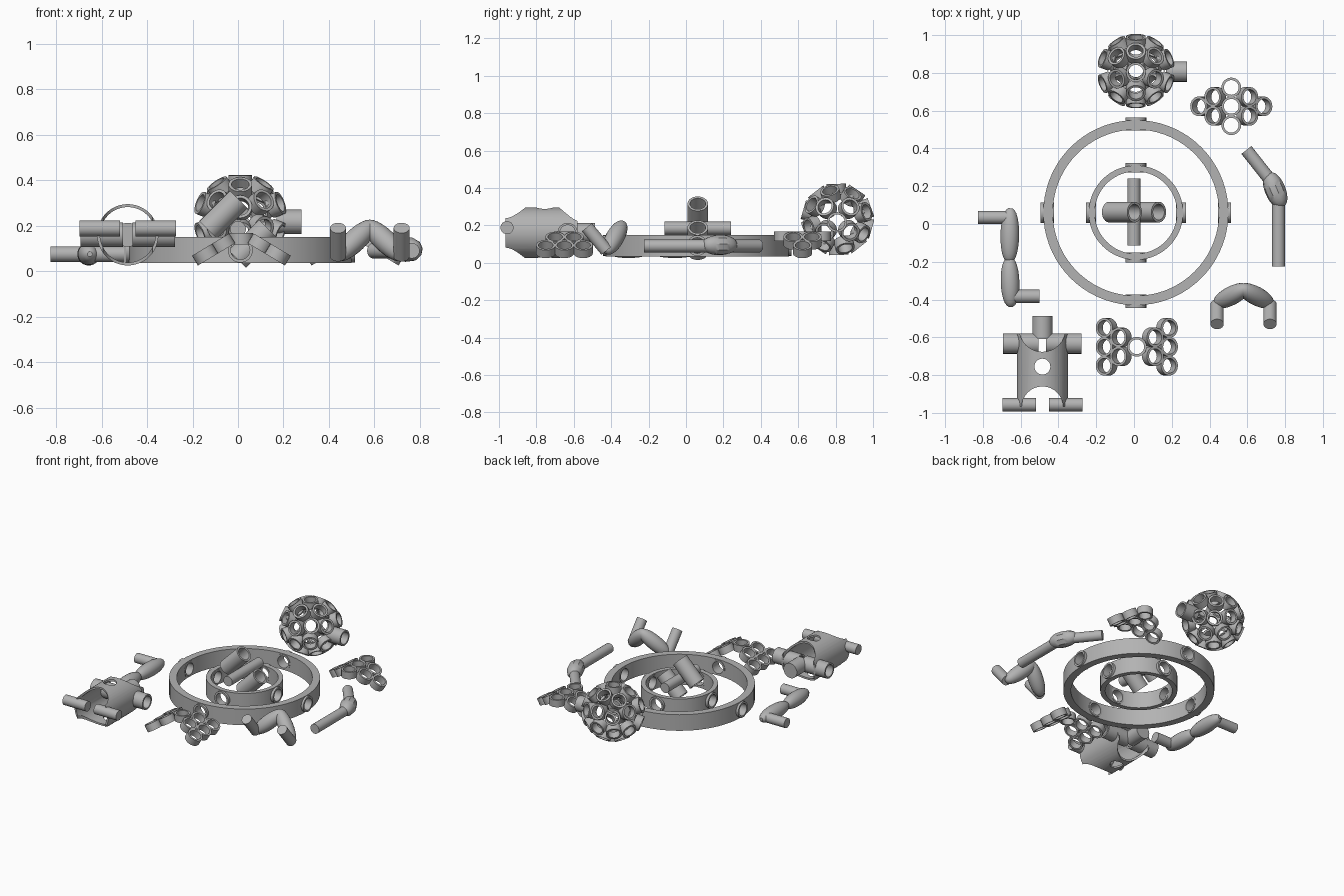
import bpy, bmesh, math
from mathutils import Vector

if "Cube" in bpy.data.objects:
    bpy.data.objects.remove(bpy.data.objects["Cube"])

mat = bpy.data.materials.new("plain grey")
mat.diffuse_color = (0.45, 0.45, 0.45, 1)
mat.use_nodes = True
mat.node_tree.nodes["Principled BSDF"].inputs["Base Color"].default_value = mat.diffuse_color


def lathe(bm, a, b, prof, n=24, closed=False):
    """Revolve (t along a-b, radius) points round the axis a-b."""
    a, b = Vector(a), Vector(b)
    d = (b - a).normalized()
    u = d.orthogonal().normalized()
    w = d.cross(u)
    rows = []
    for t, r in prof:
        c = a.lerp(b, t)
        rows.append([bm.verts.new(c + r * (math.cos(2 * math.pi * i / n) * u
                     + math.sin(2 * math.pi * i / n) * w)) for i in range(n)])
    m = len(rows)
    for j in range(m if closed else m - 1):
        p, q = rows[j], rows[(j + 1) % m]
        for i in range(n):
            k = (i + 1) % n
            bm.faces.new((p[i], p[k], q[k], q[i]))
    if not closed:
        bm.faces.new(rows[0][::-1])
        bm.faces.new(rows[-1])


def rod(bm, a, b, r, n=24):
    lathe(bm, a, b, [(0, r), (1, r)], n)


def tube(bm, a, b, r, ri, n=24):
    lathe(bm, a, b, [(0, r), (1, r), (1, ri), (0, ri)], n, True)


def bulge(bm, a, b, r, n=20, end=0.15):
    """Muscle shaped limb, thick in the middle."""
    s = [end + (math.pi - 2 * end) * i / 12 for i in range(13)]
    lathe(bm, a, b, [((1 - math.cos(x)) / 2, r * math.sin(x) ** 0.8) for x in s], n)


def disc(bm, c, axis, r=0.052, ri=0.039, h=0.05):
    """Short open tube centred on c."""
    c, axis = Vector(c), Vector(axis).normalized()
    tube(bm, c - axis * h / 2, c + axis * h / 2, r, ri)


def finish(name, bm):
    bmesh.ops.recalc_face_normals(bm, faces=bm.faces[:])
    me = bpy.data.meshes.new(name)
    bm.to_mesh(me)
    bm.free()
    me.materials.append(mat)
    ob = bpy.data.objects.new(name, me)
    bpy.context.collection.objects.link(ob)
    smooth(ob)
    return ob


def smooth(ob):
    bpy.ops.object.select_all(action='DESELECT')
    ob.select_set(True)
    bpy.context.view_layer.objects.active = ob
    bpy.ops.object.shade_smooth_by_angle(angle=math.radians(35))


def cut(ob, rods):
    """Cut each rod (a, b, r) out of the object."""
    for a, b, r in rods:
        bm = bmesh.new()
        rod(bm, a, b, r, 32)
        c = finish("cutter", bm)
        c.hide_render = True
        bpy.context.view_layer.objects.active = ob
        m = ob.modifiers.new("cut", 'BOOLEAN')
        m.operation, m.solver, m.object = 'DIFFERENCE', 'EXACT', c
        bpy.ops.object.modifier_apply(modifier=m.name)
        bpy.data.objects.remove(c)
    smooth(ob)


# Two nested hoops, each with four radial sockets
HX, HY, HZ = 0.01, 0.06, 0.0925
for name, ro, ri in (("outer_hoop", 0.49, 0.44), ("inner_hoop", 0.25, 0.218)):
    bm = bmesh.new()
    tube(bm, (HX, HY, 0.035), (HX, HY, 0.15), ro, ri, 72)
    ob = finish(name, bm)
    bores, bm = [], bmesh.new()
    for k in range(4):
        d = Vector((math.cos(k * math.pi / 2), math.sin(k * math.pi / 2), 0))
        c = Vector((HX, HY, HZ))
        bores.append((c + d * (ri - 0.06), c + d * (ro + 0.06), 0.046))
        tube(bm, c + d * (ri - 0.006), c + d * (ro + 0.014), 0.055, 0.042)
    cut(ob, bores)
    finish(name + "_sockets", bm)

# Central joint: a pin held between two parallel tilted tubes
bm = bmesh.new()
rod(bm, (0, -0.115, 0.185), (0, 0.24, 0.185), 0.035)
finish("joint_pin", bm)
bm = bmesh.new()
for s in (-1, 1):
    c = Vector((s * 0.064, 0.063, 0.185 - s * 0.064))
    h = Vector((0.067, 0, 0.067))
    tube(bm, c - h, c + h, 0.055, 0.042)
finish("joint_tubes", bm)

# Torso shell with arched neck, arched waist and a chest hole
TX, TZ = -0.485, 0.16
bm = bmesh.new()
tube(bm, (TX, -0.965, TZ), (TX, -0.58, TZ), 0.135, 0.122, 48)
torso = finish("torso_shell", bm)
cut(torso, [((TX, y, -0.2), (TX, y, 0.5), r)
            for y, r in ((-0.555, 0.122), (-0.97, 0.11), (-0.755, 0.042))])
bm = bmesh.new()
for s in (-1, 1):
    tube(bm, (TX + s * 0.02, -0.633, TZ), (TX + s * 0.208, -0.633, TZ), 0.054, 0.042)
finish("shoulder_tubes", bm)
bm = bmesh.new()
for s in (-1, 1):
    rod(bm, (TX + s * 0.035, -0.957, 0.188), (TX + s * 0.212, -0.957, 0.188), 0.035)
finish("hip_pins", bm)
bm = bmesh.new()
rod(bm, (TX, -0.61, TZ), (TX, -0.487, TZ), 0.053)
finish("neck", bm)

# Left limb: pin, two muscles, pin
bm = bmesh.new()
rod(bm, (-0.825, 0.035, 0.075), (-0.655, 0.035, 0.075), 0.034)
bulge(bm, (-0.655, 0.085, 0.075), (-0.66, -0.205, 0.075), 0.05)
bulge(bm, (-0.66, -0.175, 0.075), (-0.652, -0.44, 0.075), 0.05)
rod(bm, (-0.66, -0.383, 0.075), (-0.5, -0.383, 0.075), 0.035)
finish("left_limb", bm)

# Right limb: two rods with a knuckle
bm = bmesh.new()
rod(bm, (0.595, 0.392, 0.09), (0.735, 0.215, 0.09), 0.034)
bulge(bm, (0.71, 0.27, 0.095), (0.785, 0.09, 0.095), 0.055, 10)
rod(bm, (0.765, 0.16, 0.09), (0.765, -0.225, 0.09), 0.034)
finish("right_limb", bm)

# Bent limb: two muscles meeting at a peak, each ending in a raised rod
bm = bmesh.new()
for s in (-1, 1):
    x = 0.58 + s * 0.14
    bulge(bm, (0.58 - s * 0.02, -0.335, 0.215), (x + s * 0.01, -0.425, 0.055), 0.05)
    rod(bm, (x, -0.425, 0.065), (x, -0.53, 0.19), 0.035)
finish("bent_limb", bm)


def roof(name, cx, cy, counts):
    """Honeycomb roof: columns of short tubes sloping down both sides."""
    bm = bmesh.new()
    for col, (dx, z, tilt) in enumerate(((0, 0.142, 0), (0.085, 0.118, 31), (0.16, 0.073, 31))):
        for s in ((-1, 1) if col else (1,)):
            t = math.radians(tilt) * s
            for i in range(counts[col]):
                y = cy + (i - (counts[col] - 1) / 2) * 0.1
                disc(bm, (cx + s * dx, y, z), (math.sin(t), 0, math.cos(t)))
    finish(name, bm)


roof("front_honeycomb", 0.015, -0.65, (1, 2, 3))
roof("rear_honeycomb", 0.515, 0.623, (3, 2, 1))

# Hollow head built of radial tubes in belts round the x axis
C = Vector((0.01, 0.81, 0.232))
bm = bmesh.new()
for x, rad, n, phase in ((0, 0.165, 10, 20), (-0.09, 0.14, 8, 15), (0.09, 0.14, 8, 15),
                         (-0.155, 0.085, 4, 45), (0.155, 0.085, 4, 45)):
    for k in range(n):
        a = math.radians(phase + 360 * k / n)
        d = Vector((x, rad * math.cos(a), rad * math.sin(a)))
        disc(bm, C + d, d)
finish("head_shell", bm)
bm = bmesh.new()
tube(bm, (0.17, 0.807, 0.217), (0.28, 0.807, 0.217), 0.054, 0.042)
finish("head_side_tube", bm)
